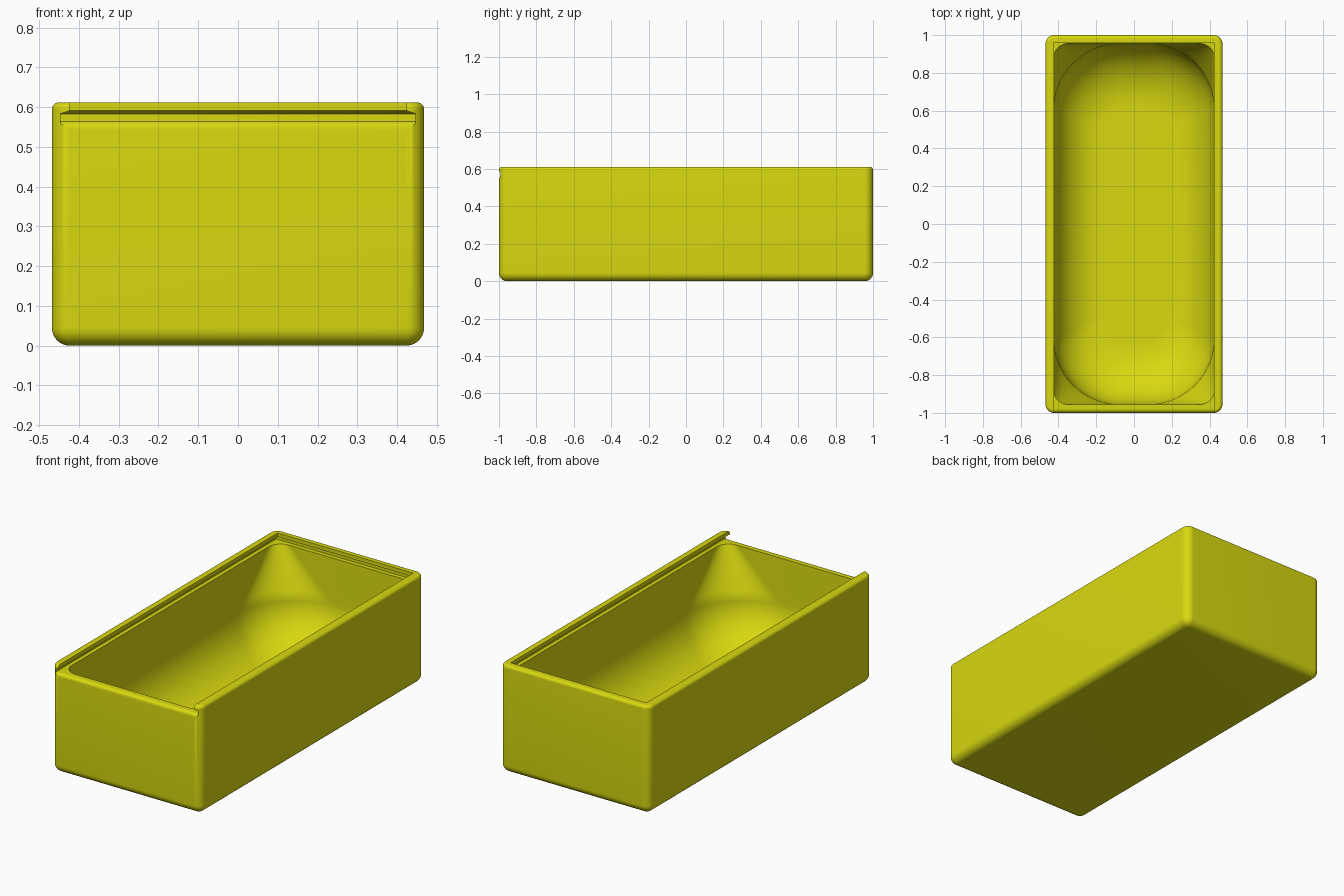
import bpy, bmesh, math

if "Cube" in bpy.data.objects:
    bpy.data.objects.remove(bpy.data.objects["Cube"])

yellow = bpy.data.materials.new("yellow plastic")
yellow.diffuse_color = (0.69, 0.69, 0.005, 1)
yellow.use_nodes = True
yellow.node_tree.nodes["Principled BSDF"].inputs["Base Color"].default_value = yellow.diffuse_color


def ring(x0, x1, y0, y1, r, z, n=12):
    """Rounded rectangle outline at height z."""
    pts = []
    for k, (cx, cy) in enumerate([(x1 - r, y1 - r), (x0 + r, y1 - r),
                                  (x0 + r, y0 + r), (x1 - r, y0 + r)]):
        for i in range(n + 1):
            a = math.pi / 2 * (k + i / n)
            pts.append((cx + r * math.cos(a), cy + r * math.sin(a), z))
    return pts


def loft(name, rings):
    """Solid skinned through a stack of outlines, capped at both ends."""
    bm = bmesh.new()
    rows = [[bm.verts.new(p) for p in pts] for pts in rings]
    n = len(rows[0])
    for a, b in zip(rows, rows[1:]):
        for i in range(n):
            j = (i + 1) % n
            bm.faces.new((a[i], a[j], b[j], b[i]))
    bm.faces.new(rows[0][::-1])
    bm.faces.new(rows[-1])
    bmesh.ops.recalc_face_normals(bm, faces=bm.faces)
    me = bpy.data.meshes.new(name)
    bm.to_mesh(me)
    bm.free()
    me.materials.append(yellow)
    ob = bpy.data.objects.new(name, me)
    bpy.context.collection.objects.link(ob)
    return ob


W, L, H = 0.468, 1.0, 0.612      # half width, half length, height
RIM = 0.565                      # level of the lid seat
STEPS = 10
arc = [math.pi / 2 * i / STEPS for i in range(STEPS + 1)]

# Outer block: rounded bottom and corners, finer rounding on top
rows = []
for a in arc:
    d = 0.045 * (1 - math.sin(a))
    rows.append(ring(-W + d, W - d, -L + d, L - d, max(0.045 - d, 0.002),
                     0.045 * (1 - math.cos(a))))
for a in arc:
    d = 0.018 * (1 - math.cos(a))
    rows.append(ring(-W + d, W - d, -L + d, L - d, 0.045 - d,
                     H - 0.018 + 0.018 * math.sin(a)))
box = loft("sliding_lid_box", rows)

# Cavity: scooped floor, corners that widen towards the bottom
rows = []
FLOOR, SCOOP = 0.045, 0.27
for i in range(2 * STEPS + 1):
    a = math.pi / 2 * (1 - i / (2 * STEPS))
    d = 1 - math.cos(a)
    x, y = 0.425 - 0.25 * d, 0.955 - 0.33 * d
    rows.append(ring(-x, x, -y, y, 0.35 - 0.2 * d,
                     FLOOR + SCOOP * (1 - math.sin(a)), 16))
for i in range(1, 9):
    t = i / 8
    rows.append(ring(-0.425, 0.425, -0.955, 0.955, 0.35 - 0.275 * t,
                     FLOOR + SCOOP + (RIM - FLOOR - SCOOP) * t, 16))
rows.append(ring(-0.425, 0.425, -0.955, 0.955, 0.075, RIM + 0.01, 16))
cavity = loft("cavity_cutter", rows)

# Lid slot: undercut on both sides and the back, open at the front
slot = loft("slot_cutter", [
    [(x, -1.1, z), (x, y, z), (-x, y, z), (-x, -1.1, z)]
    for x, y, z in [(0.447, 0.98, RIM), (0.447, 0.98, 0.583),
                    (0.424, 0.96, 0.591), (0.424, 0.96, 0.7)]])

# Rounding along the top edge of the front wall
R = 0.022
prof = [(-1.05, 0.575), (-1.05, RIM - R)]
prof += [(-L + R * (1 - math.cos(a)), RIM - R * (1 - math.sin(a))) for a in arc]
prof += [(-L + R, 0.575)]
edge = loft("front_edge_cutter", [[(x, y, z) for y, z in prof]
                                  for x in (-0.446, 0.446)])

# Cut everything out of the block
bpy.context.view_layer.objects.active = box
box.select_set(True)
for cutter in (cavity, slot, edge):
    cutter.hide_render = True
    mod = box.modifiers.new(cutter.name, 'BOOLEAN')
    mod.operation = 'DIFFERENCE'
    mod.solver = 'EXACT'
    mod.object = cutter
    bpy.ops.object.modifier_apply(modifier=mod.name)
    bpy.data.objects.remove(cutter)

bpy.ops.object.shade_smooth_by_angle(angle=math.radians(30))
